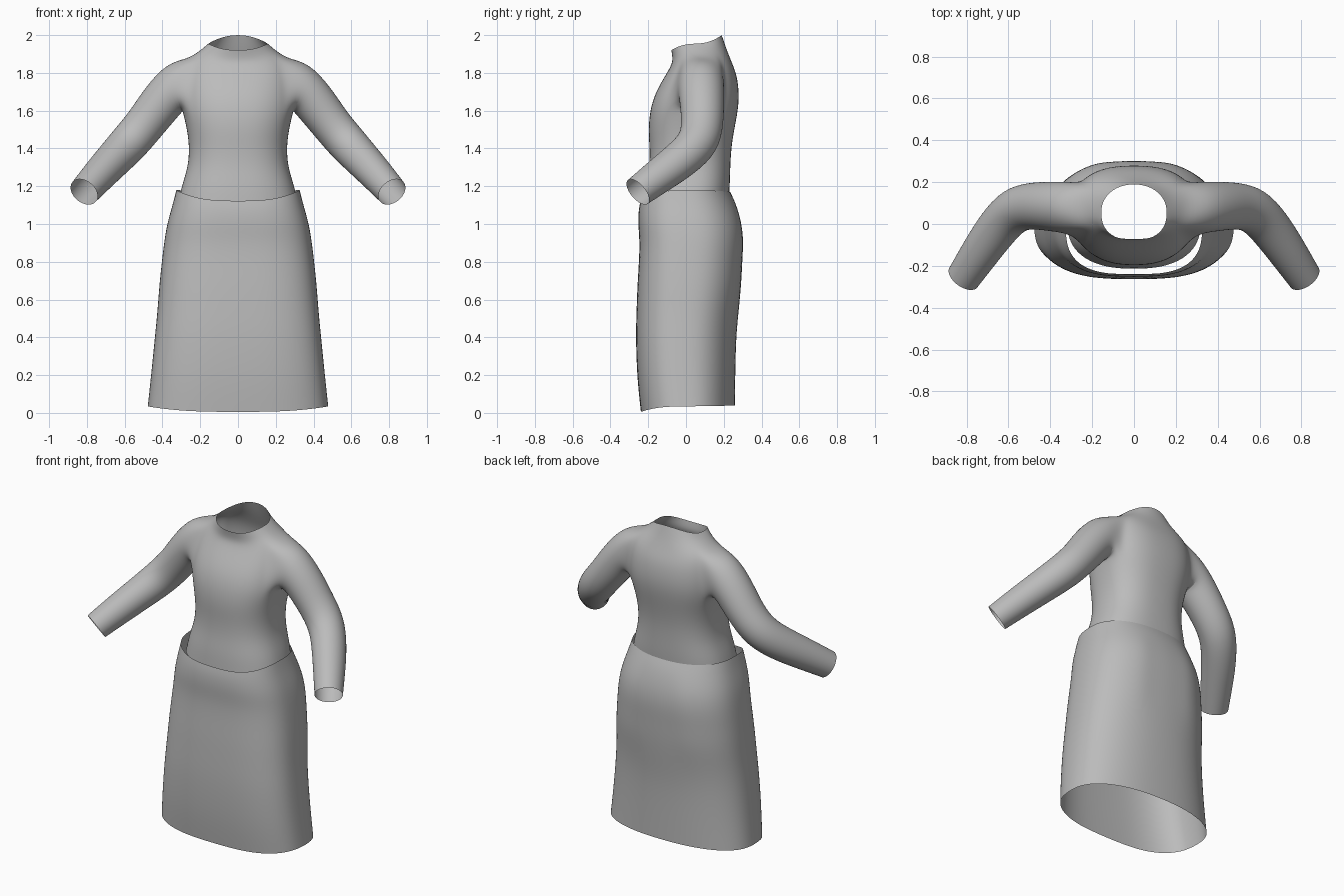
import bpy
import bmesh
from math import sin, cos, pi, atan2, radians
from mathutils import Vector

default_cube = bpy.data.objects.get("Cube")
if default_cube:
    bpy.data.objects.remove(default_cube, do_unlink=True)

SIDES = 16  # segments from the centre front round to the centre back

cloth = bpy.data.materials.new("grey_cloth")
cloth.use_nodes = True
colour = (0.5, 0.5, 0.5, 1)
cloth.diffuse_color = colour
cloth.node_tree.nodes["Principled BSDF"].inputs["Base Color"].default_value = colour


def half_ring(bm, width, front, back, height, front_rise, back_rise, front_power, back_power):
    """Left half of a rounded cross-section, running from front to back."""
    middle, depth = (front + back) / 2, (back - front) / 2
    ring = []
    for i in range(SIDES + 1):
        angle = -pi / 2 + pi * i / SIDES
        c, s = max(cos(angle), 0), sin(angle)
        if i in (0, SIDES):
            c = 0
        power = 2 / (front_power if s < 0 else back_power)
        rise = front_rise if s < 0 else back_rise
        y = middle + depth * abs(s) ** power * (-1 if s < 0 else 1)
        ring.append(bm.verts.new((width * c ** power, y, height + rise * s * s)))
    return ring


def join_rings(bm, lower, upper, skip=()):
    for i in range(len(lower) - 1):
        if i not in skip:
            bm.faces.new((lower[i], lower[i + 1], upper[i + 1], upper[i]))


def finish(bm, name):
    """Turn the half mesh into a mirrored, smooth, single-layer garment."""
    loose = [v for v in bm.verts if not v.link_faces]
    bmesh.ops.delete(bm, geom=loose, context="VERTS")
    bmesh.ops.recalc_face_normals(bm, faces=bm.faces)
    mesh = bpy.data.meshes.new(name)
    bm.to_mesh(mesh)
    bm.free()
    mesh.materials.append(cloth)
    obj = bpy.data.objects.new(name, mesh)
    bpy.context.collection.objects.link(obj)
    mirror = obj.modifiers.new("mirror", "MIRROR")
    mirror.use_clip = True
    subdivision = obj.modifiers.new("smooth_cloth", "SUBSURF")
    subdivision.levels = subdivision.render_levels = 2
    bpy.ops.object.select_all(action="DESELECT")
    obj.select_set(True)
    bpy.context.view_layer.objects.active = obj
    bpy.ops.object.shade_smooth_by_angle(angle=radians(60))


# Skirt: half width, front, back, height, front rise, back rise
skirt_rows = [
    (0.48, -0.24, 0.26, 0.035, -0.03, 0.005),
    (0.462, -0.26, 0.262, 0.2, -0.015, 0),
    (0.442, -0.267, 0.266, 0.4, 0, 0),
    (0.428, -0.263, 0.28, 0.54, 0, 0),
    (0.418, -0.258, 0.302, 0.68, 0, 0),
    (0.405, -0.25, 0.307, 0.8, 0, 0),
    (0.392, -0.246, 0.314, 0.91, 0, 0),
    (0.375, -0.255, 0.303, 1.01, -0.01, 0),
    (0.345, -0.252, 0.265, 1.11, -0.035, 0),
    (0.328, -0.242, 0.235, 1.18, -0.058, -0.01),
]
bm = bmesh.new()
rings = [half_ring(bm, *row, 2.9, 2.3) for row in skirt_rows]
for ring, row in zip(rings, skirt_rows):
    # Shallow hollow down the centre of the seat
    if row[2] > 0.3:
        for vert in ring[-2:]:
            vert.co.y -= 0.008
for lower, upper in zip(rings, rings[1:]):
    join_rings(bm, lower, upper)
finish(bm, "skirt")

# Bodice: same columns, from the tucked hem up to the neckline
bodice_rows = [
    (0.32, -0.215, 0.225, 1.1, 0, 0),
    (0.3, -0.21, 0.233, 1.2, 0, 0),
    (0.266, -0.195, 0.235, 1.3, 0, 0),
    (0.258, -0.193, 0.24, 1.4, 0, 0),
    (0.27, -0.2, 0.256, 1.5, 0, 0),
    (0.295, -0.192, 0.276, 1.6, 0, 0),
    (0.3, -0.165, 0.283, 1.69, 0, 0),
    (0.29, -0.12, 0.27, 1.79, -0.02, 0),
    (0.265, -0.08, 0.243, 1.875, -0.04, -0.02),
    (0.205, -0.07, 0.215, 1.915, -0.045, 0.01),
    (0.157, -0.078, 0.19, 1.955, -0.035, 0.045),
]
bm = bmesh.new()
rings = [half_ring(bm, *row, 2.4, 2.5 if row[3] < 1.9 else 2.1) for row in bodice_rows]
arm_rows, arm_columns = range(5, 8), range(5, 11)
for i in range(len(rings) - 1):
    join_rings(bm, rings[i], rings[i + 1], arm_columns if i in arm_rows else ())

# Armhole outline, ordered around its centre
first, last = arm_columns[0], arm_columns[-1] + 1
bottom, top = arm_rows[0], arm_rows[-1] + 1
armhole = [rings[r][c] for r in range(bottom, top + 1) for c in range(first, last + 1)
           if r in (bottom, top) or c in (first, last)]
centre = sum((v.co for v in armhole), Vector()) / len(armhole)


def around(vert):
    return atan2(vert.co.z - centre.z, vert.co.y - centre.y)


armhole.sort(key=around)
count = len(armhole)
step = 2 * pi / count
start = sum(around(v) - i * step for i, v in enumerate(armhole)) / count

# Sleeve: centre, direction, radius front to back, radius top to bottom
sleeve_rows = [
    ((0.335, 0.08, 1.725), (0.93, 0, -0.3), 0.125, 0.138),
    ((0.41, 0.085, 1.64), (0.68, 0, -0.73), 0.119, 0.118),
    ((0.49, 0.088, 1.53), (0.62, 0, -0.78), 0.113, 0.108),
    ((0.575, 0.07, 1.43), (0.62, -0.3, -0.7), 0.112, 0.108),
    ((0.655, -0.02, 1.345), (0.5, -0.63, -0.6), 0.106, 0.1),
    ((0.735, -0.135, 1.26), (0.47, -0.68, -0.56), 0.096, 0.092),
    ((0.815, -0.255, 1.17), (0.47, -0.68, -0.56), 0.084, 0.082),
]
previous = armhole
for position, direction, depth, height in sleeve_rows:
    along = Vector(direction).normalized()
    across = Vector((0, 1, 0))
    across = (across - along * along.dot(across)).normalized()
    upward = along.cross(across)
    ring = []
    for i in range(count):
        angle = start + i * step
        offset = across * cos(angle) * depth + upward * sin(angle) * height
        ring.append(bm.verts.new(Vector(position) + offset))
    join_rings(bm, previous + previous[:1], ring + ring[:1])
    previous = ring
finish(bm, "bodice_with_sleeves")
